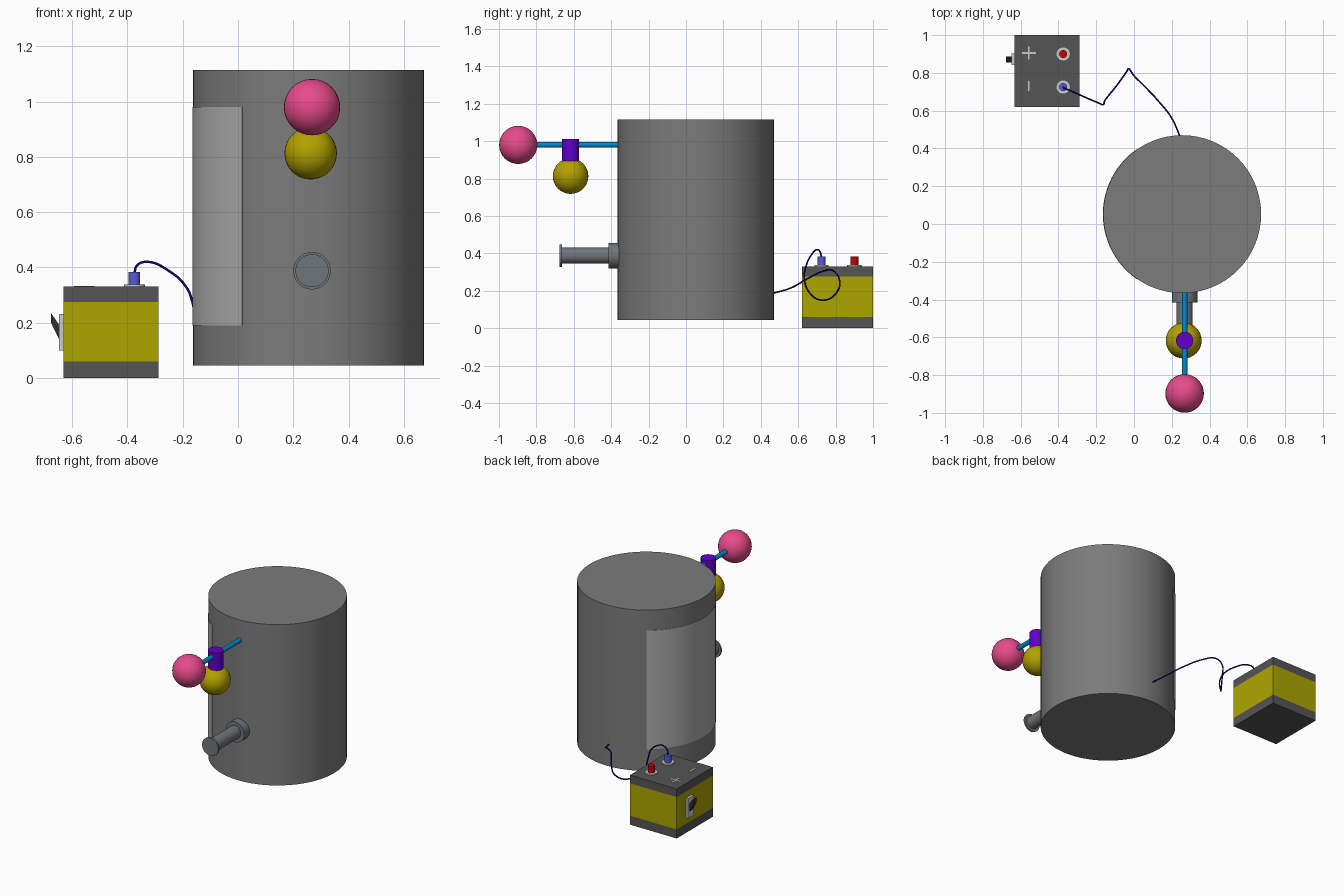
import bpy, bmesh, math
from mathutils import Vector

if "Cube" in bpy.data.objects:
    bpy.data.objects.remove(bpy.data.objects["Cube"])


def finish(obj, name, color=None, smooth=False):
    obj.name = name
    if color:
        mat = bpy.data.materials.new(name + "_paint")
        mat.diffuse_color = (*color, 1)
        mat.use_nodes = True
        mat.node_tree.nodes["Principled BSDF"].inputs["Base Color"].default_value = mat.diffuse_color
        obj.data.materials.append(mat)
    if smooth:
        bpy.ops.object.select_all(action='DESELECT')
        obj.select_set(True)
        bpy.context.view_layer.objects.active = obj
        bpy.ops.object.shade_smooth_by_angle(angle=math.radians(35))
    return obj


def rod(name, a, b, r, color=None, sides=32):
    a, b = Vector(a), Vector(b)
    d = b - a
    bpy.ops.mesh.primitive_cylinder_add(vertices=sides, radius=r, depth=d.length,
                                        location=(a + b) / 2,
                                        rotation=d.to_track_quat('Z', 'Y').to_euler())
    return finish(bpy.context.object, name, color, True)


def ball(name, loc, r, color):
    bpy.ops.mesh.primitive_uv_sphere_add(segments=32, ring_count=16, radius=r, location=loc)
    return finish(bpy.context.object, name, color, True)


def box(name, lo, hi, color=None):
    lo, hi = Vector(lo), Vector(hi)
    bpy.ops.mesh.primitive_cube_add(size=1, location=(lo + hi) / 2)
    obj = bpy.context.object
    obj.scale = hi - lo
    return finish(obj, name, color)


def from_bmesh(name, bm, color, smooth=False):
    bmesh.ops.recalc_face_normals(bm, faces=bm.faces[:])
    me = bpy.data.meshes.new(name)
    bm.to_mesh(me)
    bm.free()
    obj = bpy.data.objects.new(name, me)
    bpy.context.collection.objects.link(obj)
    return finish(obj, name, color, smooth)


DARK = (0.09, 0.09, 0.09)
LIGHT = (0.6, 0.6, 0.6)
STEEL = (0.16, 0.18, 0.2)

# Tank body
CX, CY, R = 0.255, 0.052, 0.418
rod("tank", (CX, CY, 0.045), (CX, CY, 1.115), R, (0.2, 0.2, 0.2), 64)

# Curved window panel on the left side of the tank
bm = bmesh.new()
cols = []
for i in range(25):
    t = math.radians(125 + 110 * i / 24)
    cols.append([bm.verts.new((CX + r * math.cos(t), CY + r * math.sin(t), z))
                 for r, z in ((R - 0.006, 0.19), (R + 0.002, 0.19),
                              (R + 0.002, 0.98), (R - 0.006, 0.98))])
for c, d in zip(cols, cols[1:]):
    for k in range(4):
        bm.faces.new((c[k], d[k], d[(k + 1) % 4], c[(k + 1) % 4]))
bm.faces.new(cols[0])
bm.faces.new(cols[-1])
from_bmesh("window_panel", bm, (0.42, 0.42, 0.42), True)

# Float arm with end ball, hanging weight and its collar
X = 0.268
rod("arm", (X, -0.85, 0.98), (X, -0.34, 0.98), 0.015, (0.0, 0.25, 0.6))
ball("end_ball", (X, -0.897, 0.98), 0.102, (0.8, 0.07, 0.26))
ball("hanging_weight", (X - 0.005, -0.617, 0.813), 0.095, (0.45, 0.36, 0.0))
rod("weight_collar", (X, -0.617, 0.86), (X, -0.617, 1.012), 0.046, (0.12, 0.0, 0.6))

# Outlet pipe
rod("outlet_flange", (X, -0.415, 0.388), (X, -0.34, 0.388), 0.068, STEEL)
rod("outlet_pipe", (X, -0.67, 0.388), (X, -0.40, 0.388), 0.043, STEEL)
rod("outlet_lip", (X, -0.675, 0.388), (X, -0.664, 0.388), 0.06, STEEL)

# Battery: base, band and lid
for name, z0, z1, col in (("battery_base", 0, 0.06, DARK),
                          ("battery_band", 0.06, 0.275, (0.42, 0.38, 0.0)),
                          ("battery_lid", 0.275, 0.33, DARK)):
    box(name, (-0.632, 0.62, z0), (-0.288, 1.0, z1), col)

# Terminals with washers, and raised polarity bars
for name, y, col in (("negative", 0.725, (0.1, 0.1, 0.7)), ("positive", 0.90, (0.6, 0.0, 0.0))):
    rod(name + "_washer", (-0.375, y, 0.325), (-0.375, y, 0.338), 0.038, LIGHT)
    rod(name + "_terminal", (-0.375, y, 0.33), (-0.375, y, 0.383), 0.021, col)
    h = 0.027 if name == "negative" else 0.035
    box(name + "_bar", (-0.562, y + 0.005 - h, 0.328), (-0.552, y + 0.005 + h, 0.332), LIGHT)
box("positive_cross_bar", (-0.594, 0.90, 0.328), (-0.52, 0.91, 0.332), LIGHT)

# Switch plate and tilted rocker
box("switch_plate", (-0.648, 0.842, 0.10), (-0.63, 0.902, 0.232), LIGHT)
bm = bmesh.new()
prof = [(-0.677, 0.235), (-0.677, 0.2), (-0.646, 0.137), (-0.646, 0.19)]
a, b = [[bm.verts.new((x, y, z)) for x, z in prof] for y in (0.856, 0.888)]
bm.faces.new(a)
bm.faces.new(b)
for k in range(4):
    bm.faces.new((a[k], a[(k + 1) % 4], b[(k + 1) % 4], b[k]))
from_bmesh("switch_rocker", bm, (0.03, 0.03, 0.03))

# Wire from the negative terminal to the tank
path = [(-0.375, 0.725, 0.375), (-0.367, 0.718, 0.405), (-0.335, 0.705, 0.42),
        (-0.25, 0.667, 0.387), (-0.185, 0.64, 0.325), (-0.164, 0.632, 0.27),
        (-0.15, 0.66, 0.19), (-0.09, 0.735, 0.15), (-0.04, 0.805, 0.19),
        (-0.027, 0.822, 0.25), (0.0, 0.785, 0.308), (0.05, 0.735, 0.305),
        (0.13, 0.65, 0.265), (0.2, 0.56, 0.215), (0.245, 0.46, 0.185)]
cu = bpy.data.curves.new("wire", 'CURVE')
cu.dimensions = '3D'
cu.bevel_depth = 0.0045
cu.bevel_resolution = 2
cu.use_fill_caps = True
sp = cu.splines.new('BEZIER')
sp.bezier_points.add(len(path) - 1)
for p, co in zip(sp.bezier_points, path):
    p.co = co
    p.handle_left_type = p.handle_right_type = 'AUTO'
wire = bpy.data.objects.new("wire", cu)
bpy.context.collection.objects.link(wire)
finish(wire, "wire", (0.01, 0.0, 0.2))
